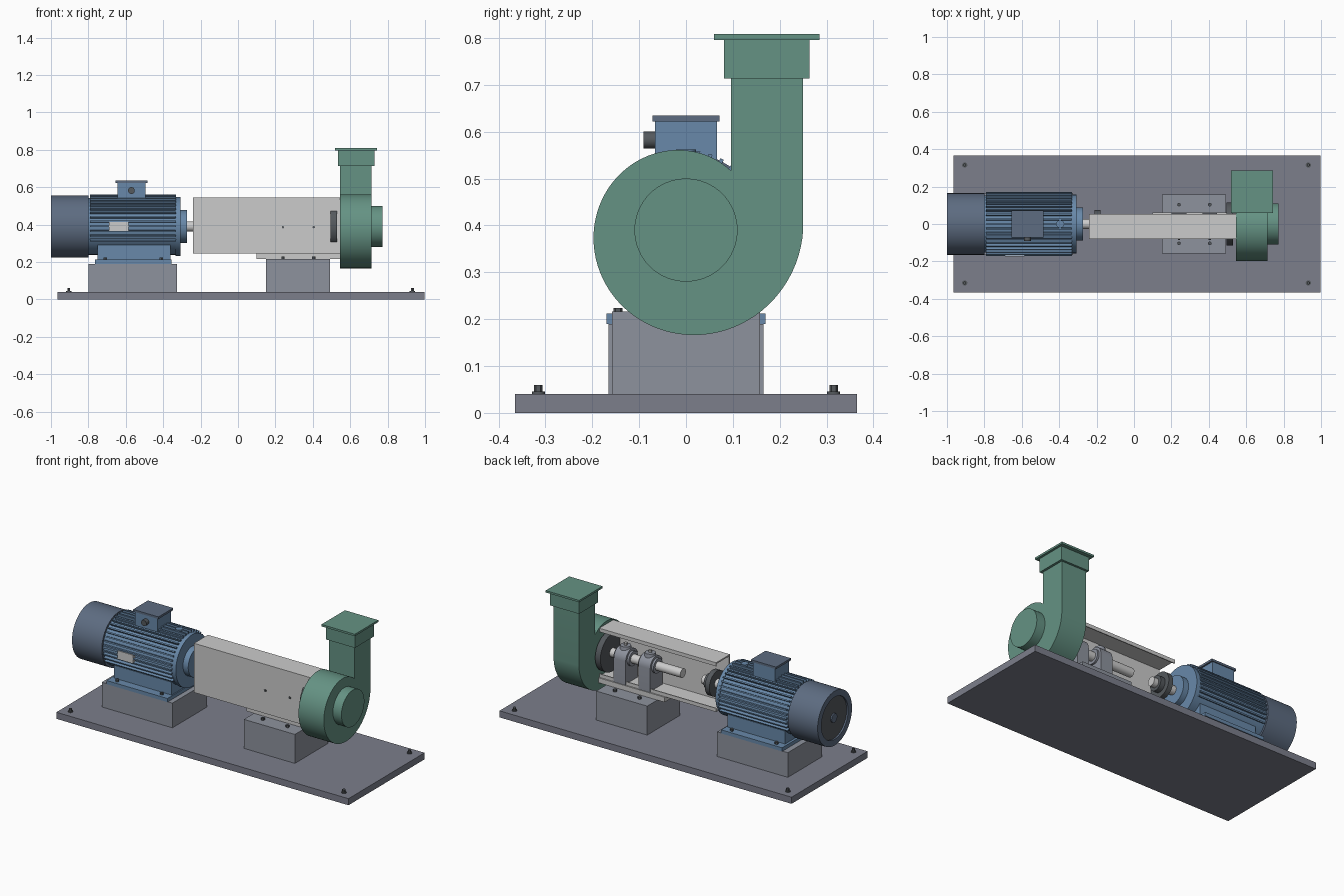
import bpy, bmesh
from math import sin, cos, pi, radians
from mathutils import Matrix, Vector

if "Cube" in bpy.data.objects:
    bpy.data.objects.remove(bpy.data.objects["Cube"])

AZ = 0.39  # shaft axis height


def mat(name, r, g, b):
    m = bpy.data.materials.new(name)
    m.diffuse_color = (r, g, b, 1)
    m.use_nodes = True
    m.node_tree.nodes["Principled BSDF"].inputs["Base Color"].default_value = m.diffuse_color
    return m


SLATE = mat("slate", 0.20, 0.21, 0.26)
PLINTH = mat("plinth_grey", 0.27, 0.29, 0.34)
BLUE = mat("motor_blue", 0.14, 0.25, 0.40)
NAVY = mat("cover_blue", 0.11, 0.15, 0.22)
GREEN = mat("fan_green", 0.13, 0.29, 0.23)
LIGHT = mat("light_metal", 0.55, 0.57, 0.58)
DARK = mat("dark_metal", 0.09, 0.10, 0.11)


def finish(bm, name, m):
    bmesh.ops.recalc_face_normals(bm, faces=bm.faces)
    me = bpy.data.meshes.new(name)
    bm.to_mesh(me)
    bm.free()
    ob = bpy.data.objects.new(name, me)
    bpy.context.collection.objects.link(ob)
    me.materials.append(m)
    return ob


def add_box(bm, x0, x1, y0, y1, z0, z1, rot=Matrix()):
    c = Matrix.Translation(((x0 + x1) / 2, (y0 + y1) / 2, (z0 + z1) / 2))
    s = Matrix.Diagonal((x1 - x0, y1 - y0, z1 - z0, 1))
    bmesh.ops.create_cube(bm, size=1, matrix=rot @ c @ s)


def box(name, m, *dims):
    bm = bmesh.new()
    add_box(bm, *dims)
    return finish(bm, name, m)


def prism(name, m, pts, x0, x1):
    """Extrude a (y, z) outline along x."""
    bm = bmesh.new()
    f = bm.faces.new([bm.verts.new((x0, y, z)) for y, z in pts])
    r = bmesh.ops.extrude_face_region(bm, geom=[f])
    vs = [v for v in r["geom"] if isinstance(v, bmesh.types.BMVert)]
    bmesh.ops.translate(bm, verts=vs, vec=(x1 - x0, 0, 0))
    return finish(bm, name, m)


def lathe(name, m, prof, seg=64):
    """Spin an (x, radius) profile round the shaft axis; ends are capped."""
    bm = bmesh.new()
    rings = [[bm.verts.new((x, r * cos(2 * pi * i / seg), AZ + r * sin(2 * pi * i / seg)))
              for i in range(seg)] for x, r in prof]
    for a, b in zip(rings, rings[1:]):
        for i in range(seg):
            j = (i + 1) % seg
            bm.faces.new((a[i], a[j], b[j], b[i]))
    bm.faces.new(rings[0])
    bm.faces.new(rings[-1])
    return finish(bm, name, m)


def rod(name, m, p, q, r, seg=24, r2=None):
    """Cylinder from point p to point q."""
    p, q = Vector(p), Vector(q)
    d = q - p
    M = Matrix.Translation((p + q) / 2) @ d.to_track_quat('Z', 'Y').to_matrix().to_4x4()
    bm = bmesh.new()
    bmesh.ops.create_cone(bm, cap_ends=True, segments=seg, radius1=r,
                          radius2=r if r2 is None else r2, depth=d.length, matrix=M)
    return finish(bm, name, m)


# base plate with anchor bolts
box("base_plate", SLATE, -0.965, 0.998, -0.365, 0.365, 0, 0.04)
for x in (-0.905, 0.932):
    for y in (-0.315, 0.315):
        rod("anchor_washer", DARK, (x, y, 0.04), (x, y, 0.046), 0.014)
        rod("anchor_bolt", DARK, (x, y, 0.046), (x, y, 0.06), 0.009, 6)

# pedestals
box("motor_pedestal", PLINTH, -0.80, -0.325, -0.165, 0.165, 0.04, 0.19)
box("bearing_pedestal", PLINTH, 0.15, 0.493, -0.158, 0.158, 0.04, 0.216)

# motor feet
box("motor_foot_plate", BLUE, -0.765, -0.355, -0.17, 0.17, 0.19, 0.212)
box("motor_foot_block", BLUE, -0.75, -0.362, -0.12, 0.12, 0.212, 0.29)
for x in (-0.71, -0.41):
    for y in (-0.145, 0.145):
        rod("foot_bolt", DARK, (x, y, 0.21), (x, y, 0.224), 0.01, 6)

# motor body, end shield and fan cover with recessed grille
lathe("motor_body", BLUE, [(-0.81, 0.152), (-0.335, 0.152)])
lathe("end_shield", BLUE, [(-0.335, 0.157), (-0.308, 0.157), (-0.308, 0.088), (-0.273, 0.088)])
lathe("fan_cover", NAVY, [(-0.985, 0.128), (-1.0, 0.128), (-1.0, 0.165), (-0.80, 0.165)])
lathe("fan_grille", DARK, [(-0.99, 0.128), (-0.98, 0.128)])
lathe("grille_hub", NAVY, [(-0.998, 0.027), (-0.985, 0.027)], 32)

# cooling fins round the upper part of the body
bm = bmesh.new()
for i in range(27):
    a = radians(-27 + 9 * i)
    R = Matrix.Translation((0, 0, AZ)) @ Matrix.Rotation(a, 4, 'X')
    add_box(bm, -0.79, -0.332, 0.145, 0.17, -0.004, 0.004, R)
finish(bm, "cooling_fins", BLUE)

# terminal box, cable gland, rating plate, lifting boss
box("terminal_box", BLUE, -0.645, -0.495, -0.066, 0.066, 0.53, 0.622)
box("terminal_lid", NAVY, -0.655, -0.485, -0.071, 0.071, 0.622, 0.635)
rod("cable_gland", DARK, (-0.57, -0.06, 0.582), (-0.57, -0.091, 0.582), 0.018)
box("rating_plate", LIGHT, -0.69, -0.585, -0.173, -0.15, 0.365, 0.415)
rod("lifting_boss", BLUE, (-0.395, 0, 0.53), (-0.395, 0, 0.562), 0.021)

# shafts and coupling
lathe("motor_shaft", LIGHT, [(-0.28, 0.027), (-0.12, 0.027)], 32)
lathe("coupling", DARK, [(-0.21, 0.076), (-0.18, 0.076), (-0.18, 0.045), (-0.15, 0.045)])
lathe("fan_shaft", LIGHT, [(0.02, 0.027), (0.56, 0.027)], 32)
lathe("seal_disc", DARK, [(0.495, 0.115), (0.53, 0.115), (0.53, 0.07), (0.55, 0.07)])

# bearing sole plate and two bearing blocks
box("sole_plate", LIGHT, 0.10, 0.545, -0.062, 0.062, 0.216, 0.246)
for x in (0.24, 0.405):
    arch = [(-0.058, 0.246), (0.058, 0.246)] + [
        (0.058 * cos(pi * i / 16), AZ + 0.058 * sin(pi * i / 16)) for i in range(17)]
    prism("bearing_block", PLINTH, arch, x - 0.04, x + 0.04)
    lathe("bearing_cap", PLINTH, [(x - 0.052, 0.044), (x + 0.052, 0.044)], 32)
    rod("bearing_dome", PLINTH, (x, 0, AZ), (x, 0, AZ + 0.07), 0.04, 24, 0.03)
    rod("grease_nipple", LIGHT, (x, 0, AZ + 0.068), (x, 0, AZ + 0.085), 0.009, 12)
    rod("guard_bolt", DARK, (x, -0.05, 0.386), (x, -0.086, 0.386), 0.007, 6)
    for y in (-0.103, 0.103):
        rod("bearing_bolt", DARK, (x, y, 0.21), (x, y, 0.23), 0.01, 6)

# shaft guard: channel open at the back with short lips
guard = [(0.054, 0.245), (-0.08, 0.245), (-0.08, 0.544), (0.054, 0.544), (0.054, 0.522),
         (0.048, 0.522), (0.048, 0.536), (-0.072, 0.536), (-0.072, 0.253), (0.048, 0.253),
         (0.048, 0.267), (0.054, 0.267)]
prism("shaft_guard", LIGHT, guard, -0.24, 0.547)

# blower: spiral casing running into the outlet duct, inlet, outlet collar, flange
N = 72
spiral = []
for i in range(N + 1):
    a = radians(53 + 307 * i / N)
    r = 0.159 + 0.091 * i / N
    spiral.append((r * cos(a), AZ + r * sin(a)))
prism("spiral_casing", GREEN, spiral + [(0.25, 0.72), (0.0957, 0.72)], 0.545, 0.715)
lathe("inlet_collar", GREEN, [(0.70, 0.11), (0.772, 0.11)])
box("outlet_collar", GREEN, 0.535, 0.729, 0.081, 0.263, 0.713, 0.796)
box("outlet_flange", GREEN, 0.519, 0.743, 0.06, 0.285, 0.796, 0.808)

# smooth round surfaces, keep edges sharp
bpy.ops.object.select_all(action='DESELECT')
for ob in bpy.context.scene.objects:
    ob.select_set(True)
    bpy.context.view_layer.objects.active = ob
bpy.ops.object.shade_smooth_by_angle(angle=radians(30))
